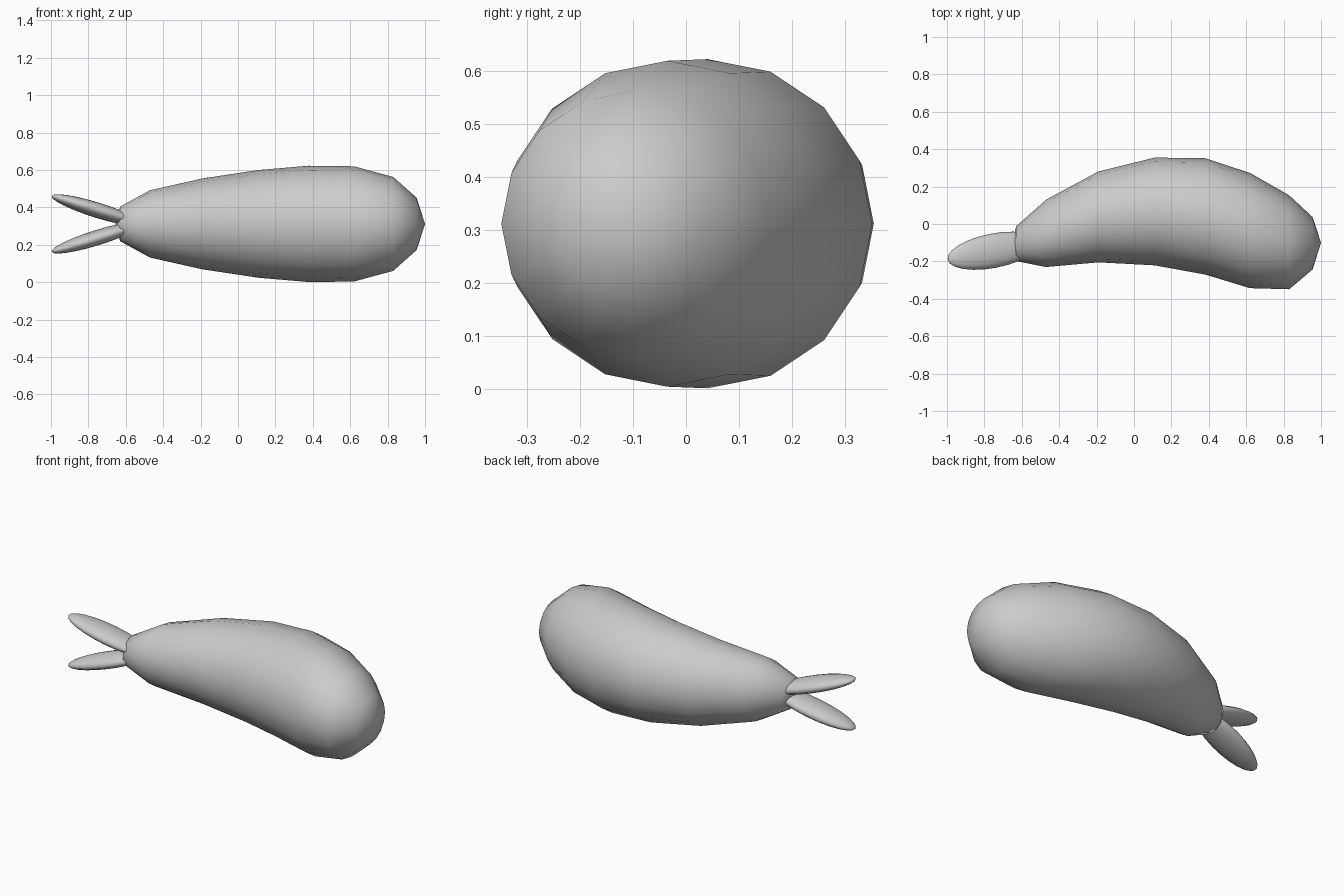
import bpy, bmesh, math
from mathutils import Matrix, Vector

if "Cube" in bpy.data.objects:
    bpy.data.objects.remove(bpy.data.objects["Cube"])

MID = 0.312  # height of the body axis


def finish(bm, name):
    bmesh.ops.recalc_face_normals(bm, faces=bm.faces)
    mesh = bpy.data.meshes.new(name)
    bm.to_mesh(mesh)
    bm.free()
    for p in mesh.polygons:
        p.use_smooth = True
    ob = bpy.data.objects.new(name, mesh)
    bpy.context.collection.objects.link(ob)
    return ob


# Curved body: 16-sided rings as (x, centre y, radius)
rings = [(-0.63, -0.105, 0.093), (-0.47, -0.05, 0.18), (-0.19, 0.038, 0.243),
         (0.11, 0.067, 0.288), (0.38, 0.041, 0.311), (0.62, -0.035, 0.308),
         (0.83, -0.098, 0.251), (0.955, -0.103, 0.14)]
SIDES = 16
bm = bmesh.new()
loops = []
for x, y, r in rings:
    loops.append([bm.verts.new((x, y + r * math.cos(a), MID + r * math.sin(a)))
                  for a in (2 * math.pi * i / SIDES for i in range(SIDES))])
for a, b in zip(loops, loops[1:]):
    for i in range(SIDES):
        j = (i + 1) % SIDES
        bm.faces.new((a[i], a[j], b[j], b[i]))
# Pointed caps at both ends
for loop, pole in ((loops[0], (-0.655, -0.115, MID)), (loops[-1], (1.0, -0.1, MID))):
    tip = bm.verts.new(pole)
    for i in range(SIDES):
        bm.faces.new((loop[i], loop[(i + 1) % SIDES], tip))
finish(bm, "body")

# Two flattened tail fins, mirrored above and below the body axis
for name, s in (("tail_fin_upper", 1), ("tail_fin_lower", -1)):
    bm = bmesh.new()
    bmesh.ops.create_uvsphere(bm, u_segments=16, v_segments=12, radius=1)
    m = (Matrix.Translation(Vector((-0.752, -0.143, MID + 0.073 * s)))
         @ Matrix.Rotation(math.radians(11), 4, 'Z')
         @ Matrix.Rotation(math.radians(17) * s, 4, 'Y')
         @ Matrix.Diagonal((0.26, 0.092, 0.041, 1))
         @ Matrix.Rotation(math.radians(90), 4, 'Y'))
    bm.transform(m)
    finish(bm, name)
